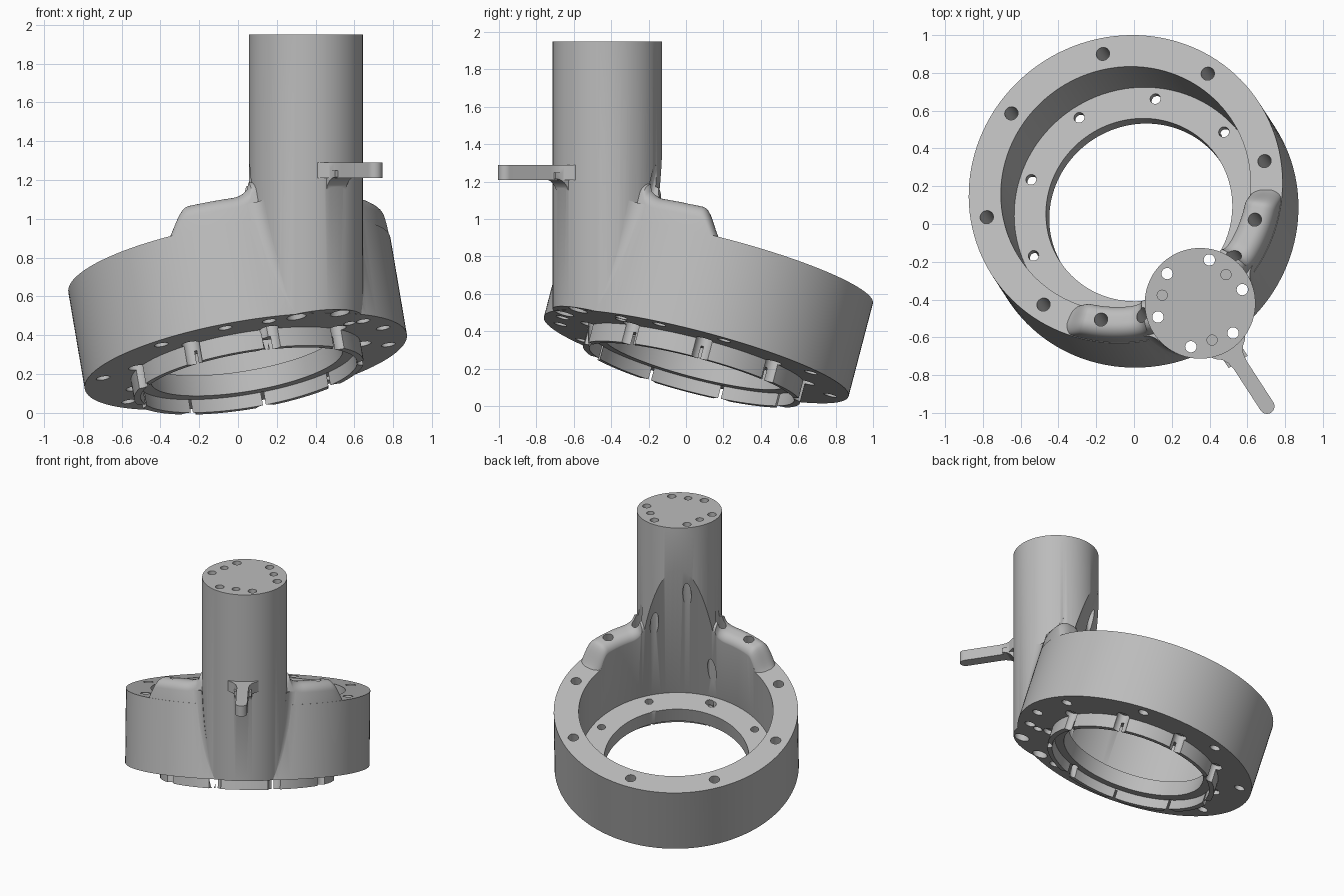
import bpy, bmesh
from math import sin, cos, pi, radians, sqrt, acos, atan2
from mathutils import Matrix, Vector

if "Cube" in bpy.data.objects:
    bpy.data.objects.remove(bpy.data.objects["Cube"])

grey = bpy.data.materials.new("plain grey")
grey.use_nodes = True
GREY = (0.5, 0.5, 0.5, 1)
grey.diffuse_color = GREY
grey.node_tree.nodes["Principled BSDF"].inputs["Base Color"].default_value = GREY

# Main frames: the tilted ring (local +x points at the column) and the upright column
TILT, TURN = radians(17.3), radians(-57)
RING = (Matrix.Translation((0.04, 0.055, 0.265)) @ Matrix.Rotation(TURN, 4, 'Z')
        @ Matrix.Rotation(-TILT, 4, 'Y'))
COLUMN = Matrix.Translation((0.35, -0.42, 0))
TAB = COLUMN @ Matrix.Rotation(TURN, 4, 'Z')
R, INNER, HEIGHT, COL_R = 0.842, 0.67, 0.52, 0.293


def finish(bm, name, frame):
    bmesh.ops.recalc_face_normals(bm, faces=bm.faces)
    bm.transform(frame)
    me = bpy.data.meshes.new(name)
    bm.to_mesh(me)
    bm.free()
    me.materials.append(grey)
    ob = bpy.data.objects.new(name, me)
    bpy.context.collection.objects.link(ob)
    return ob


def rods(name, frame, radius, z0, z1, centres=((0, 0),), sides=24):
    """One or more cylinders standing in the given frame."""
    bm = bmesh.new()
    for x, y in centres:
        bmesh.ops.create_cone(bm, cap_ends=True, segments=sides, radius1=radius,
                              radius2=radius, depth=z1 - z0,
                              matrix=Matrix.Translation((x, y, (z0 + z1) / 2)))
    return finish(bm, name, frame)


def loft(name, frame, sections):
    """Skin a list of closed sections and cap both ends."""
    bm = bmesh.new()
    rows = [[bm.verts.new(p) for p in s] for s in sections]
    n = len(rows[0])
    for a, b in zip(rows, rows[1:]):
        for i in range(n):
            j = (i + 1) % n
            bm.faces.new((a[i], a[j], b[j], b[i]))
    bm.faces.new(rows[0])
    bm.faces.new(rows[-1])
    return finish(bm, name, frame)


def circle(radius, degrees):
    return [(radius * cos(radians(a)), radius * sin(radians(a))) for a in degrees]


def combine(target, other, operation):
    mod = target.modifiers.new("bool", 'BOOLEAN')
    mod.operation, mod.solver, mod.object = operation, 'EXACT', other
    bpy.context.view_layer.objects.active = target
    bpy.ops.object.modifier_apply(modifier=mod.name)
    bpy.data.objects.remove(other)


# Ring body and the lip below it
body = rods("bracket_body", RING, R, 0, HEIGHT, sides=128)
lip = rods("lip", RING, 0.6, -0.1, 0.02, sides=128)

# Column, trimmed by the ring's bottom plane
column = rods("column", COLUMN, COL_R, 0, 1.95, sides=96)
bm = bmesh.new()
bm.from_mesh(column.data)
normal = RING.to_3x3() @ Vector((0, 0, 1))
cut = bmesh.ops.bisect_plane(bm, geom=bm.verts[:] + bm.edges[:] + bm.faces[:],
                             plane_co=RING @ Vector((0, 0, 0.001)), plane_no=normal,
                             clear_inner=True)
bmesh.ops.holes_fill(bm, edges=[e for e in bm.edges if e.is_boundary])
bmesh.ops.recalc_face_normals(bm, faces=bm.faces)
bm.to_mesh(column.data)
bm.free()


# Raised shoulder with rounded top, following the ring wall
def shoulder_top(a):
    s = min(max((58 - a) / 12, 0), 1)
    top = 0.5 + 0.17 * s * s * (3 - 2 * s)
    k = min(max((29 - a) / 7, 0), 1)
    return top + 0.07 * (1 - sqrt(1 - k * k))


sections = []
for deg in range(-60, 61):
    top, a = shoulder_top(abs(deg)), radians(deg)
    lo, hi, fil = INNER - 0.003, R - 0.003, 0.07
    prof = [(lo, 0.4)]
    prof += [(lo + fil - fil * cos(i * pi / 16), top - fil + fil * sin(i * pi / 16)) for i in range(9)]
    prof += [(hi - fil + fil * sin(i * pi / 16), top - fil + fil * cos(i * pi / 16)) for i in range(9)]
    prof += [(hi, 0.4)]
    sections.append([(r * cos(a), r * sin(a), t) for r, t in prof])
shoulder = loft("shoulder", RING, sections)


# Concave blends where the column meets the ring wall
def blend_section(t, side, rf=0.1):
    c = Vector((0.542 + sin(TILT) * (t + 0.169) / cos(TILT), 0))
    ring_r, col_r = R - 0.002, COL_R + 0.002

    def meet(ra, rb):
        ang = acos((ra * ra + c.x ** 2 - rb * rb) / (2 * ra * c.x))
        return Vector((ra * cos(ang), ra * sin(ang)))
    f = meet(ring_r + rf, col_r + rf)
    x = meet(ring_r, col_r)
    deep = x + 0.05 * (c - x).normalized() - 0.05 * x.normalized()
    a0, a1 = atan2(-f.y, -f.x), atan2(c.y - f.y, c.x - f.x)
    sweep = (a1 - a0 + pi) % (2 * pi) - pi
    pts = [deep] + [f + rf * Vector((cos(a0 + sweep * i / 8), sin(a0 + sweep * i / 8))) for i in range(9)]
    return [(p.x, side * p.y, t) for p in pts]


blends = [loft("blend", RING, [blend_section(0.003 + 0.61 * i / 12, s) for i in range(13)])
          for s in (1, -1)]

# Side tab with flared root, rounded tip and a curved gusset
half = [(0.25, 0.12), (0.29, 0.095), (0.315, 0.065), (0.345, 0.048), (0.39, 0.04)]
tip = [(0.65 + x, y) for x, y in circle(0.04, range(90, -91, -15))]
outline = half + tip + [(x, -y) for x, y in reversed(half)]
tab = loft("tab", TAB, [[(x, y, z) for x, y in outline] for z in (1.21, 1.29)])
curve = [(0.37 + x, 1.13 + y) for x, y in circle(0.085, range(90, 181, 10))]
gusset_side = [(0.25, 1.13), (0.25, 1.25), (0.37, 1.25)] + curve
gusset = loft("gusset", TAB, [[(x, y, z) for x, z in gusset_side] for y in (-0.06, 0.06)])

for part in [lip, column, shoulder] + blends + [tab, gusset]:
    combine(body, part, 'UNION')

# Bores and drilled holes
rim = circle(0.755, [22.5 + 45 * k for k in range(8)] + [40, -40])
screws = circle(0.61, [20 + 40 * k for k in range(9)])
bolts = circle(0.235, [18 + 60 * k for k in range(6)])
cutters = [
    rods("cavity", RING, INNER, 0.08, 2.0, sides=128),
    rods("through_bore", RING, 0.5, -0.3, 0.3, sides=128),
    rods("lip_counterbore", RING, 0.565, -0.3, -0.03, sides=128),
    rods("rim_holes", RING, 0.036, -0.1, 0.85, rim[:8]),
    rods("shoulder_holes", RING, 0.036, -0.1, 0.85, rim[8:]),
    rods("floor_holes", RING, 0.028, -0.2, 0.2, screws),
    rods("lip_notches", RING, 0.046, -0.2, 0.03, screws),
    rods("column_bolts", COLUMN, 0.03, -0.1, 2.1, bolts),
    rods("bolt_counterbores", COLUMN, 0.05, 0.2, 0.6, bolts[4:]),
    rods("blind_holes", COLUMN, 0.027, 1.8, 2.1, circle(0.205, (48, 168, 288))),
]
for cutter in cutters:
    combine(body, cutter, 'DIFFERENCE')

# Smooth curved faces, keep edges crisp
bpy.ops.object.select_all(action='DESELECT')
body.select_set(True)
bpy.context.view_layer.objects.active = body
bpy.ops.object.shade_smooth_by_angle(angle=radians(30))
